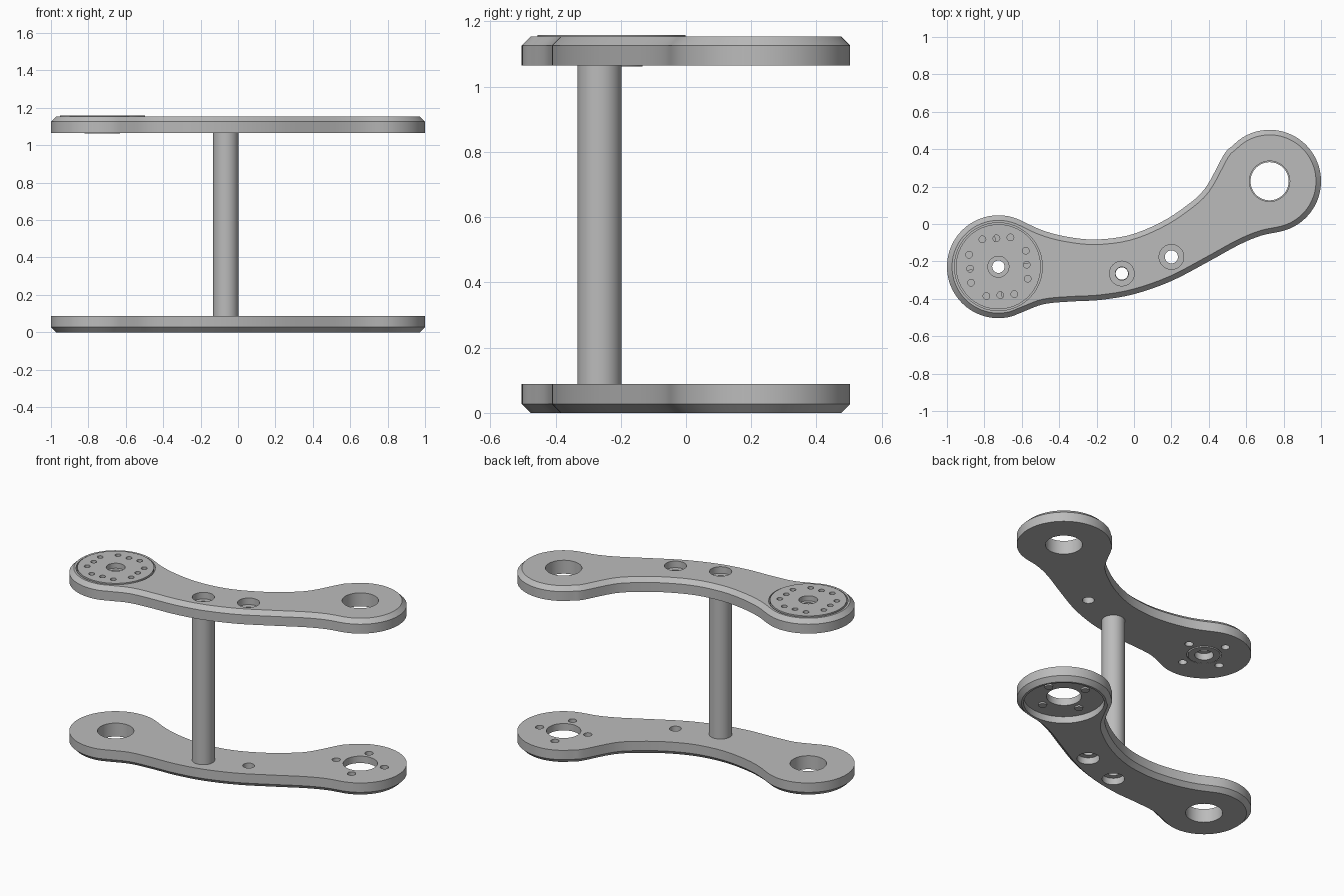
import bpy, bmesh
from math import cos, sin, radians
from mathutils import Vector

cube = bpy.data.objects.get("Cube")
if cube:
    bpy.data.objects.remove(cube)

GREY = bpy.data.materials.new("matte_grey")
GREY.use_nodes = True
COLOUR = (0.5, 0.5, 0.5, 1)
GREY.diffuse_color = COLOUR
GREY.node_tree.nodes["Principled BSDF"].inputs["Base Color"].default_value = COLOUR

END = Vector((0.725, 0.2285))       # centre of the +x lobe; the other is mirrored
LOBE = 0.275
THICK, CHAMFER = 0.088, 0.027
TOP_Z = 1.065
POST = (-0.065, -0.265)
SPARE = (0.2, -0.176)
POCKET_FLOOR = 0.045


def make_object(name, bm):
    bmesh.ops.recalc_face_normals(bm, faces=bm.faces)
    mesh = bpy.data.meshes.new(name)
    bm.to_mesh(mesh)
    bm.free()
    mesh.materials.append(GREY)
    obj = bpy.data.objects.new(name, mesh)
    bpy.context.collection.objects.link(obj)
    return obj


def select(obj):
    bpy.ops.object.select_all(action='DESELECT')
    obj.select_set(True)
    bpy.context.view_layer.objects.active = obj


def smooth(obj):
    select(obj)
    bpy.ops.object.shade_smooth_by_angle(angle=radians(25))


def lathe(bm, profile, centre, closed=False, steps=48):
    """Revolve (radius, z) points about a vertical axis."""
    x, y = centre
    verts = [bm.verts.new((x + r, y, z)) for r, z in profile]
    edges = [bm.edges.new(pair) for pair in zip(verts, verts[1:])]
    if closed:
        edges.append(bm.edges.new((verts[-1], verts[0])))
    bmesh.ops.spin(bm, geom=verts + edges, cent=(x, y, 0), axis=(0, 0, 1),
                   angle=radians(360), steps=steps)
    bmesh.ops.remove_doubles(bm, verts=bm.verts, dist=0.0002)


def drill(bm, centre, radius, z0, z1, steps=32):
    lathe(bm, [(0, z0), (radius, z0), (radius, z1), (0, z1)], centre, steps=steps)


def counterbore(bm, centre, radius, wide, floor):
    lathe(bm, [(0, -0.1), (radius, -0.1), (radius, floor), (wide, floor),
               (wide, 0.2), (0, 0.2)], centre)


def cut(obj, bm):
    cutter = make_object("cutter", bm)
    cutter.hide_render = True
    mod = obj.modifiers.new("holes", 'BOOLEAN')
    mod.operation, mod.solver, mod.object = 'DIFFERENCE', 'EXACT', cutter
    select(obj)
    bpy.ops.object.modifier_apply(modifier=mod.name)
    bpy.data.objects.remove(cutter)


def polar(centre, radius, degrees):
    a = radians(degrees)
    return Vector((centre[0] + radius * cos(a), centre[1] + radius * sin(a)))


def arc(centre, start, stop, count=15):
    return [polar(centre, LOBE, start + (stop - start) * i / (count - 1))
            for i in range(count)]


def smooth_loop(pts, cuts=4):
    """Closed Catmull-Rom curve through the points."""
    out = []
    for i in range(len(pts)):
        a, b, c, d = (pts[(i + k) % len(pts)] for k in (-1, 0, 1, 2))
        for s in range(cuts):
            t = s / cuts
            out.append(0.5 * (2 * b + (c - a) * t + (2 * a - 5 * b + 4 * c - d) * t ** 2
                              + (3 * b - a - 3 * c + d) * t ** 3))
    return out


# Outline of the curved arm, counter-clockwise
back_edge = [(0.48, 0.37), (0.38, 0.19), (0.27, 0.09), (0.136, 0.005), (-0.03, -0.061),
             (-0.21, -0.083), (-0.37, -0.066), (-0.5, -0.03)]
front_edge = [(-0.48, -0.428), (-0.33, -0.414), (-0.18, -0.406), (0, -0.375),
              (0.2, -0.305), (0.4, -0.2), (0.56, -0.112), (0.68, -0.062)]
outline = smooth_loop(arc(END, -76, 137) + [Vector(p) for p in back_edge]
                      + arc(-END, 68, 299) + [Vector(p) for p in front_edge])


def arm(name, pocket, bearing, z, flip):
    # Chamfered slab, outer face up
    n = len(outline)
    inset = []
    for i, p in enumerate(outline):
        t = (outline[(i + 1) % n] - outline[i - 1]).normalized()
        inset.append(p + Vector((-t.y, t.x)) * CHAMFER)
    bm = bmesh.new()
    rings = [[bm.verts.new((p.x, p.y, h)) for p in loop] for loop, h in
             ((outline, 0), (outline, THICK - CHAMFER), (inset, THICK))]
    for low, high in zip(rings, rings[1:]):
        for i in range(n):
            j = (i + 1) % n
            bm.faces.new((low[i], low[j], high[j], high[i]))
    bm.faces.new(rings[0][::-1])
    bm.faces.new(rings[-1])
    obj = make_object(name, bm)

    # Bearing hole, horn pocket with its screw holes, and the post screws
    bm = bmesh.new()
    drill(bm, bearing, 0.108, -0.1, 0.2, 48)
    counterbore(bm, pocket, 0.102, 0.235, POCKET_FLOOR)
    for k in range(4):
        drill(bm, polar(pocket, 0.152, 15 + 90 * k), 0.025, -0.1, POCKET_FLOOR + 0.01, 24)
    for spot in (POST, SPARE):
        counterbore(bm, spot, 0.035, 0.066, 0.045)
    cut(obj, bm)

    if flip:
        for v in obj.data.vertices:
            v.co.z = THICK - v.co.z
        obj.data.flip_normals()
    obj.location.z = z
    smooth(obj)


arm("upper_arm_plate", -END, END, TOP_Z, False)
arm("lower_arm_plate", END, -END, 0, True)

# Hollow spacer post
bm = bmesh.new()
lathe(bm, [(0.068, THICK), (0.068, TOP_Z), (0.033, TOP_Z), (0.033, THICK)], POST, True)
smooth(make_object("spacer_post", bm))

# Round drive horn seated in the upper pocket
floor, top = TOP_Z + POCKET_FLOOR, 1.158
bm = bmesh.new()
lathe(bm, [(0.227, floor), (0.227, top), (0.056, top), (0.056, 1.125), (0.033, 1.125),
           (0.033, 1.105), (0.055, 1.105), (0.055, 1.062), (0.095, 1.062), (0.095, floor)],
      -END, True, 64)
horn = make_object("drive_horn", bm)
bm = bmesh.new()
for side in range(4):
    turn = 4 + 90 * side
    middle = polar(-END, 0.152, turn)
    for step in (-0.075, 0, 0.075):
        drill(bm, polar(middle, step, turn + 90), 0.018, floor - 0.02, top + 0.02, 20)
cut(horn, bm)
smooth(horn)
